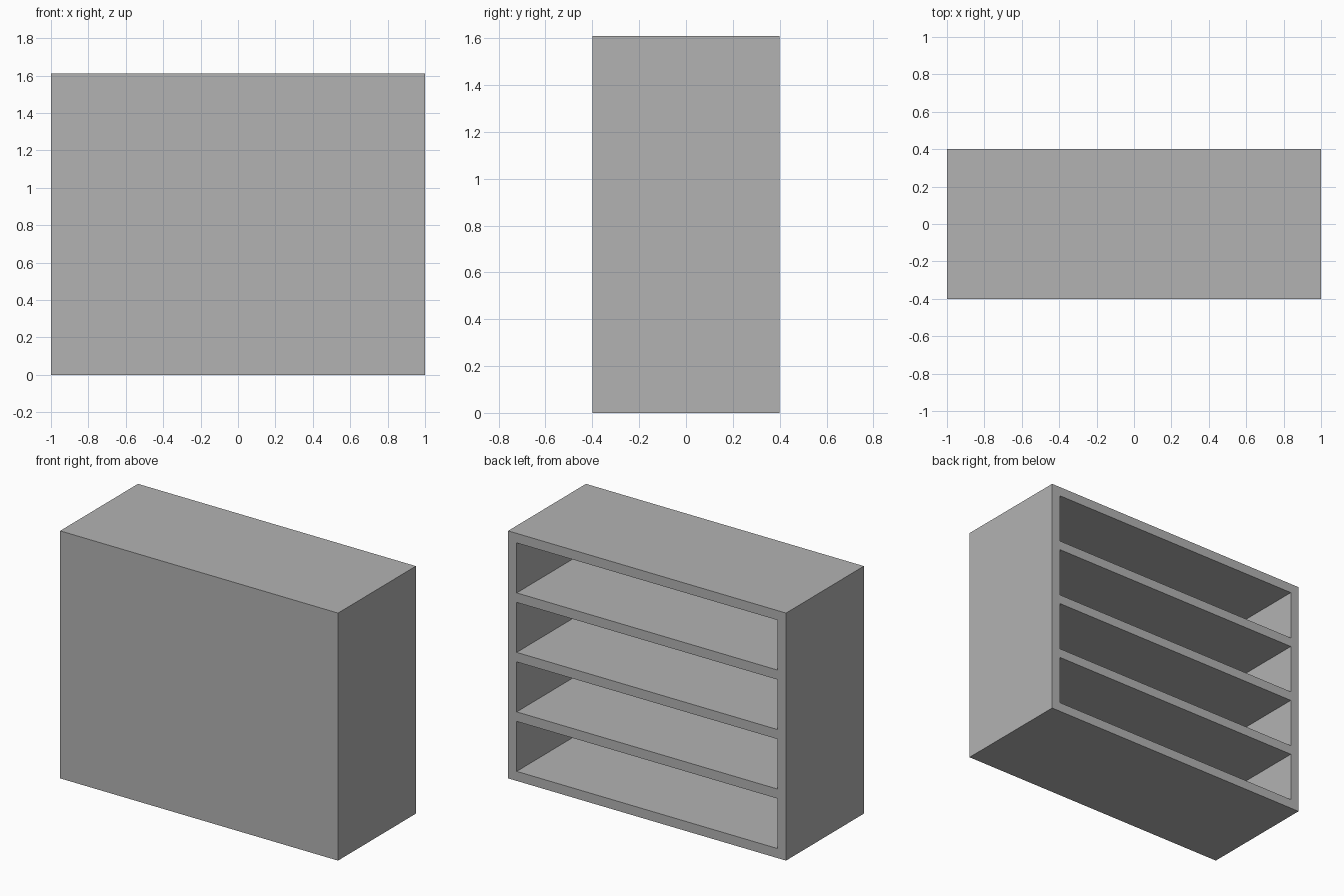
import bpy

W, D, H = 2.0, 0.8, 1.61      # overall width, depth, height
T = 0.062                     # board thickness
BACK = 0.03                   # closing panel thickness
BAYS = 4

default = bpy.data.objects.get("Cube")
if default:
    bpy.data.objects.remove(default, do_unlink=True)

grey = bpy.data.materials.new("plain_grey")
grey.use_nodes = True
grey.diffuse_color = (0.45, 0.45, 0.45, 1)
grey.node_tree.nodes["Principled BSDF"].inputs["Base Color"].default_value = grey.diffuse_color


def board(name, low, high):
    """Box spanning two opposite corners."""
    centre = [(a + b) / 2 for a, b in zip(low, high)]
    bpy.ops.mesh.primitive_cube_add(size=1, location=centre)
    ob = bpy.context.object
    ob.name = name
    ob.scale = [b - a for a, b in zip(low, high)]
    bpy.ops.object.transform_apply(location=False, rotation=False, scale=True)
    ob.data.materials.append(grey)
    return ob


inner_x = W / 2 - T
inner_y = -D / 2 + BACK

# Closed panel across the whole front
board("closing_panel", (-W / 2, -D / 2, 0), (W / 2, inner_y, H))

# Upright sides
board("left_side", (inner_x, inner_y, 0), (W / 2, D / 2, H))
board("right_side", (-W / 2, inner_y, 0), (-inner_x, D / 2, H))

# Base, shelves and top, evenly spaced and open towards +y
pitch = (H - T) / BAYS
for i in range(BAYS + 1):
    name = "base" if i == 0 else "top" if i == BAYS else f"shelf_{i}"
    board(name, (-inner_x, inner_y, i * pitch), (inner_x, D / 2, i * pitch + T))
